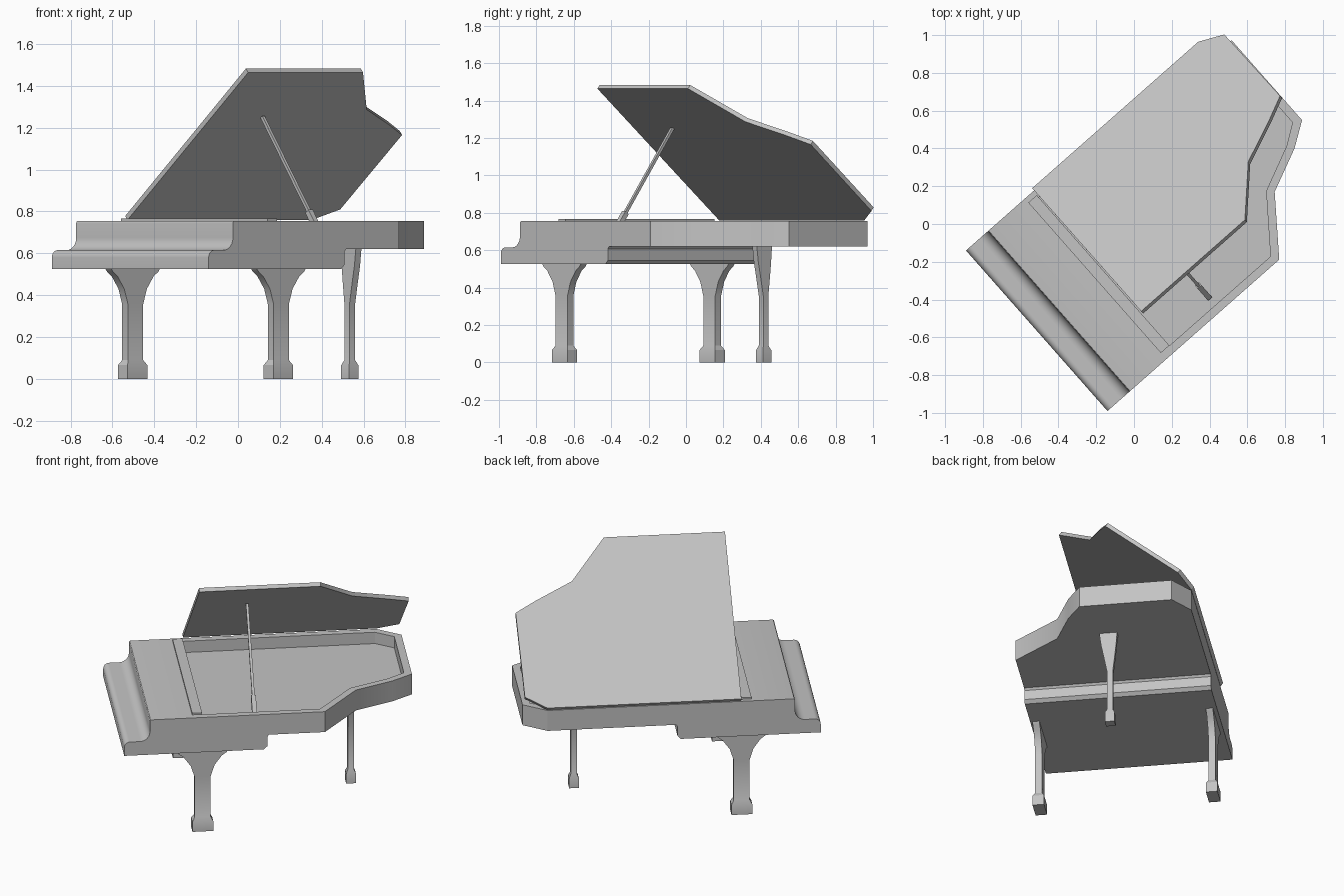
import bpy, bmesh, math
from mathutils import Matrix, Vector

cube = bpy.data.objects.get("Cube")
if cube:
    bpy.data.objects.remove(cube, do_unlink=True)

grey = bpy.data.materials.new("satin_grey")
grey.use_nodes = True
tone = (0.55, 0.55, 0.55, 1)
grey.diffuse_color = tone
grey.node_tree.nodes["Principled BSDF"].inputs["Base Color"].default_value = tone

# The instrument is modelled along x (width) and y (length), then turned
TURN = Matrix.Rotation(math.radians(-48.6), 4, 'Z')
LEFT, RIGHT = -0.483, 0.65
TOP, RIM_BASE, FLOOR, BED = 0.755, 0.62, 0.68, 0.525
DECK_END = -0.285


def finish(name, bm, local=Matrix()):
    bmesh.ops.recalc_face_normals(bm, faces=bm.faces)
    mesh = bpy.data.meshes.new(name)
    bm.to_mesh(mesh)
    bm.free()
    mesh.materials.append(grey)
    obj = bpy.data.objects.new(name, mesh)
    bpy.context.collection.objects.link(obj)
    obj.matrix_world = TURN @ local
    bpy.ops.object.select_all(action='DESELECT')
    obj.select_set(True)
    bpy.context.view_layer.objects.active = obj
    bpy.ops.object.shade_smooth_by_angle(angle=math.radians(30))
    return obj


def loft(name, rings, local=Matrix(), closed=False):
    """Join matching rings of points, capping the ends or closing the loop."""
    bm = bmesh.new()
    loops = [[bm.verts.new(p) for p in ring] for ring in rings]
    pairs = list(zip(loops, loops[1:]))
    if closed:
        pairs.append((loops[-1], loops[0]))
    else:
        bm.faces.new(loops[0])
        bm.faces.new(loops[-1])
    for a, b in pairs:
        for i in range(len(a)):
            j = (i + 1) % len(a)
            bm.faces.new((a[i], a[j], b[j], b[i]))
    return finish(name, bm, local)


def slab(name, outline, low, high, local=Matrix()):
    return loft(name, [[(x, y, z) for x, y in outline] for z in (low, high)], local)


def arc(cx, cz, r, start, end, steps=6):
    angles = [math.radians(start + (end - start) * i / steps) for i in range(steps + 1)]
    return [(cx + r * math.cos(a), cz + r * math.sin(a)) for a in angles]


# Keyboard case: side profile with rounded lip and hollow rise
profile = [(-0.76, BED)]
profile += arc(-0.725, 0.58, 0.035, 180, 90)
profile += arc(-0.665, 0.675, 0.06, -90, 0)
profile += arc(-0.595, 0.745, 0.01, 180, 90, 3)
profile += [(DECK_END, TOP), (DECK_END, RIM_BASE), (0.115, RIM_BASE),
            (0.105, 0.607), (0.105, 0.545), (0.085, BED)]
loft("keyboard_case", [[(x, y, z) for y, z in profile] for x in (LEFT, RIGHT)])

# Curved rim around the sounding area, open toward the keyboard case
outer = [(RIGHT, DECK_END), (RIGHT, 0.452), (0.365, 0.671), (0.262, 0.902),
         (0.176, 1.031), (-0.385, 1.031), (LEFT, 0.89)]
outer.append((LEFT, DECK_END))
inner = [(0.607, DECK_END), (0.607, 0.428), (0.332, 0.64), (0.224, 0.88),
         (0.152, 0.985), (-0.364, 0.985), (-0.438, 0.876)]
inner.append((-0.438, DECK_END))
loft("rim", [[(*o, RIM_BASE), (*o, TOP), (*i, TOP), (*i, RIM_BASE)]
             for o, i in zip(outer, inner)])
slab("soundboard", inner, RIM_BASE, FLOOR)

# Raised strip at the end of the deck
slab("music_shelf", [(-0.455, -0.345), (0.606, -0.345),
                     (0.606, DECK_END), (-0.455, DECK_END)], TOP - 0.01, 0.766)

# Open lid, hinged along the left side
lid_outline = [(0, -0.279), (1.12, -0.277), (1.12, 0.455), (0.838, 0.672),
               (0.72, 0.9), (0.645, 1.029), (0.08, 1.022), (0, 0.893)]
hinge = Matrix.Translation((LEFT, 0, 0.759)) @ Matrix.Rotation(math.radians(-39), 4, 'Y')
slab("lid", lid_outline, 0, 0.025, hinge)


# Legs: stacked rectangles given as (height, half width, half length, shift in x)
def leg(name, x, y, sections):
    loft(name, [[(x + dx + sx * w, y + sy * l, z)
                 for sx, sy in ((-1, -1), (1, -1), (1, 1), (-1, 1))]
                for z, w, l, dx in sections])


front_leg = [(0, 0.035, 0.063, 0), (0.065, 0.035, 0.063, 0), (0.09, 0.021, 0.048, 0),
             (0.355, 0.021, 0.048, 0), (0.43, 0.021, 0.072, 0), (0.49, 0.021, 0.115, 0),
             (0.512, 0.021, 0.145, 0), (BED, 0.021, 0.155, 0)]
for side, x in (("left", 0.615), ("right", -0.438)):
    leg("front_leg_" + side, x, -0.285, front_leg)
rear_leg = [(0, 0.029, 0.029, 0), (0.065, 0.029, 0.029, 0), (0.09, 0.018, 0.018, 0),
            (0.355, 0.018, 0.018, 0), (0.46, 0.034, 0.018, 0.004), (0.54, 0.046, 0.018, 0.008),
            (RIM_BASE, 0.054, 0.018, 0.01)]
leg("rear_leg", 0.042, 0.675, rear_leg)


# Lid prop: thin rod rising from a thicker socket
def bar(name, start, end, half):
    start, end = Vector(start), Vector(end)
    side = Vector((0, half, 0))
    across = (end - start).normalized().cross(Vector((0, 1, 0))) * half
    loft(name, [[p - side - across, p + side - across, p + side + across, p - side + across]
                for p in (start, end)])


bar("prop_socket", (0.553, 0.04, 0.685), (0.468, 0.04, 0.8), 0.014)
bar("prop_rod", (0.475, 0.04, 0.79), (0.132, 0.04, 1.252), 0.008)
